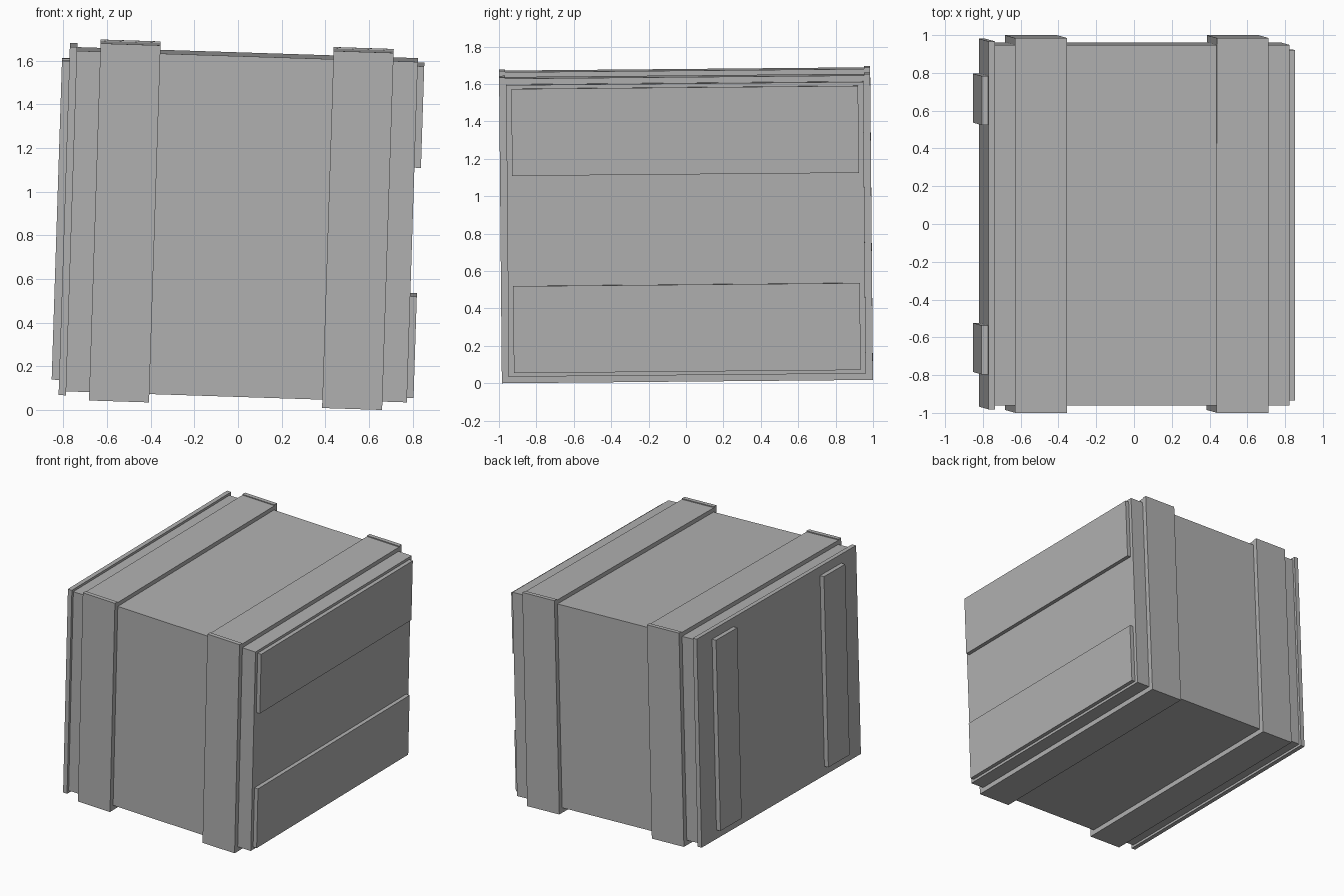
import bpy, math
from mathutils import Matrix, Vector

if "Cube" in bpy.data.objects:
    bpy.data.objects.remove(bpy.data.objects["Cube"])

# The whole crate leans slightly: tilt shared by every part
TILT = Matrix.Rotation(math.radians(1.85), 4, 'Y') @ Matrix.Rotation(math.radians(0.52), 4, 'X')
parts = []

# Dark grey paint for the whole crate
paint = bpy.data.materials.new("crate_grey")
paint.diffuse_color = (0.44, 0.44, 0.44, 1)
paint.use_nodes = True
paint.node_tree.nodes["Principled BSDF"].inputs["Base Color"].default_value = paint.diffuse_color


def box(name, x, y, z):
    """Box spanning the given (min, max) ranges in crate space."""
    bpy.ops.mesh.primitive_cube_add(size=1)
    o = bpy.context.object
    o.name = name
    ranges = (x, y, z)
    size = [b - a for a, b in ranges]
    mid = Vector([(a + b) / 2 for a, b in ranges])
    o.data.transform(TILT @ Matrix.Translation(mid) @ Matrix.Diagonal((*size, 1)))
    o.data.materials.append(paint)
    parts.append(o)


def sym(h):
    return (-h, h)


# Crate body and the slightly larger left end plate
box("crate_body", (-0.78, 0.795), sym(0.955), sym(0.78))
box("left_end_plate", (-0.80, -0.766), sym(0.974), sym(0.798))

# Two straps: a band over top and bottom, with slightly taller boards front and back
for side, x in (("left", (-0.66, -0.385)), ("right", (0.408, 0.683))):
    box(side + "_strap_band", x, sym(0.96), (-0.818, 0.811))
    for s, depth in ((-1, "front"), (1, "back")):
        box(f"{side}_strap_{depth}", x, sorted((s * 0.96, s * 0.992)), sym(0.818))

# Horizontal boards on the right, upright battens on the left
for s, level, depth in ((-1, "lower", "front"), (1, "upper", "back")):
    box(level + "_right_board", (0.78, 0.825), sym(0.927), sorted((s * 0.295, s * 0.76)))
    box(depth + "_left_batten", (-0.834, -0.79), sorted((s * 0.53, s * 0.79)), sym(0.73))

# Rest the lowest corner on the ground and centre the crate
verts = [v.co for o in parts for v in o.data.vertices]
lo = [min(c[i] for c in verts) for i in range(3)]
hi = [max(c[i] for c in verts) for i in range(3)]
shift = Matrix.Translation((-(lo[0] + hi[0]) / 2, -(lo[1] + hi[1]) / 2, -lo[2]))
for o in parts:
    o.data.transform(shift)
